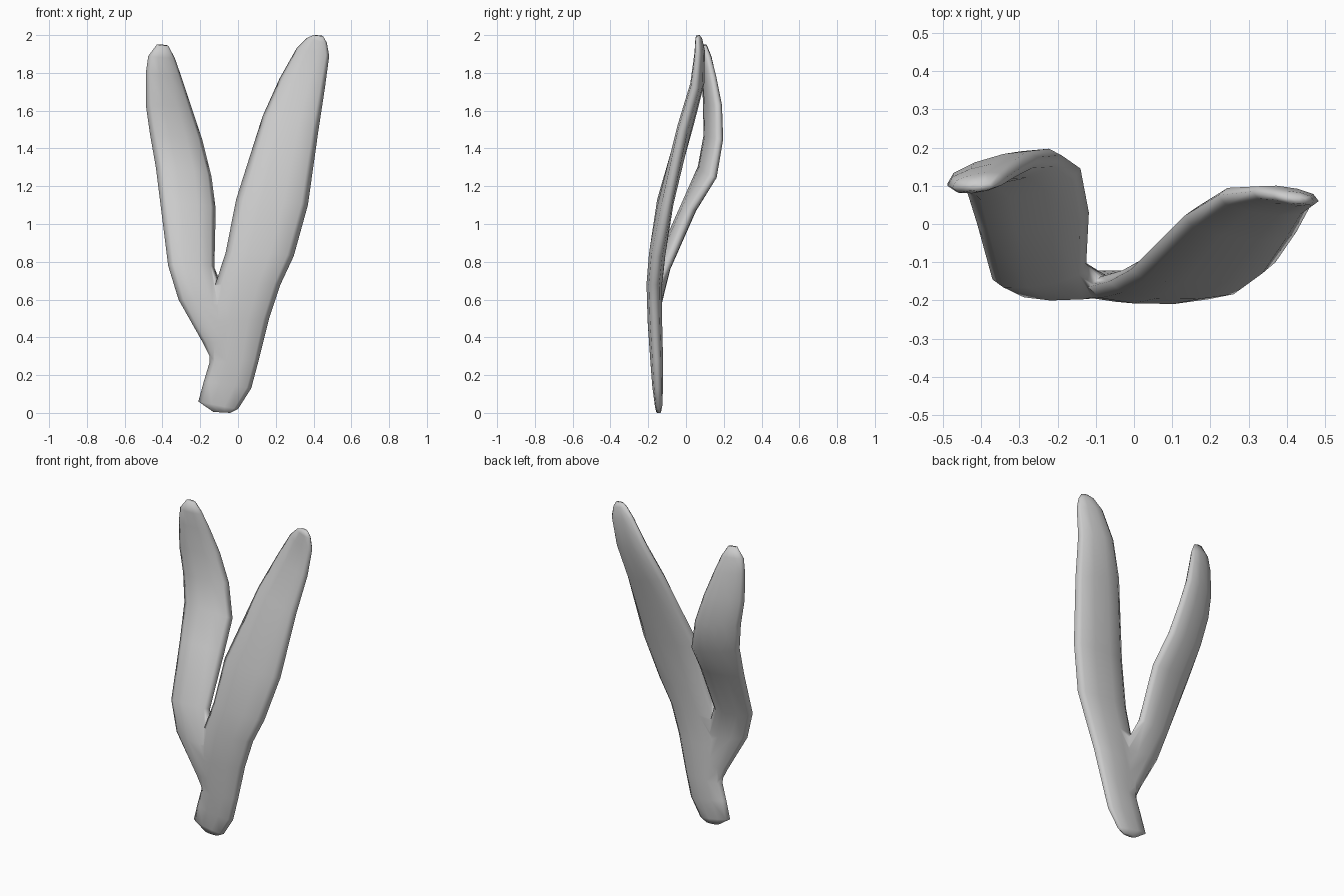
import bpy, bmesh, math
from mathutils import Vector

if "Cube" in bpy.data.objects:
    bpy.data.objects.remove(bpy.data.objects["Cube"])

SIDES = 10


def blade(name, rows):
    """Loft flattened oval sections: inner edge xyz, outer edge xyz, thickness."""
    bm = bmesh.new()
    mids = [(Vector(r[0:3]) + Vector(r[3:6])) / 2 for r in rows]
    rings = []
    for i, r in enumerate(rows):
        half = (Vector(r[3:6]) - Vector(r[0:3])) / 2
        axis = mids[min(i + 1, len(rows) - 1)] - mids[max(i - 1, 0)]
        n = half.cross(axis).normalized()
        ring = []
        for k in range(SIDES):
            a = 2 * math.pi * k / SIDES
            s = math.sin(a)
            s = math.copysign(abs(s) ** 0.8, s)
            ring.append(bm.verts.new(mids[i] + half * math.cos(a) + n * s * r[6] / 2))
        rings.append(ring)
    for a, b in zip(rings, rings[1:]):
        for k in range(SIDES):
            j = (k + 1) % SIDES
            bm.faces.new((a[k], a[j], b[j], b[k]))
    bm.faces.new(rings[0])
    bm.faces.new(rings[-1])
    bmesh.ops.recalc_face_normals(bm, faces=bm.faces[:])
    me = bpy.data.meshes.new(name)
    bm.to_mesh(me)
    bm.free()
    ob = bpy.data.objects.new(name, me)
    bpy.context.collection.objects.link(ob)
    return ob


# Stem continuing into the tall right blade
main = blade("forked_leaf", [
    (-.13, -.145, .005, -.04, -.145, .0, .025),
    (-.21, -.145, .06, .0, -.145, .02, .04),
    (-.18, -.15, .17, .07, -.15, .13, .06),
    (-.15, -.155, .27, .11, -.155, .28, .07),
    (-.16, -.165, .48, .165, -.165, .50, .08),
    (-.12, -.165, .68, .225, -.17, .68, .085),
    (-.065, -.15, .85, .295, -.155, .83, .09),
    (-.01, -.12, 1.13, .37, -.10, 1.10, .085),
    (.13, .02, 1.57, .425, -.02, 1.49, .08),
    (.22, .075, 1.77, .46, .045, 1.72, .07),
    (.31, .085, 1.93, .483, .06, 1.89, .05),
    (.365, .075, 1.985, .47, .06, 1.96, .035),
    (.40, .065, 2.0, .45, .06, 1.995, .02),
])

# Left blade, branching off the stem and twisting backwards
left = blade("left_blade", [
    (-.03, -.155, .22, -.13, -.155, .26, .04),
    (.0, -.16, .38, -.185, -.16, .37, .065),
    (-.04, -.16, .56, -.315, -.17, .60, .07),
    (-.125, -.105, .77, -.37, -.145, .78, .08),
    (-.118, .03, 1.08, -.41, .0, 1.10, .08),
    (-.14, .145, 1.25, -.435, .08, 1.30, .08),
    (-.19, .18, 1.45, -.465, .11, 1.47, .075),
    (-.25, .175, 1.63, -.488, .105, 1.63, .07),
    (-.30, .145, 1.78, -.488, .10, 1.80, .06),
    (-.335, .12, 1.88, -.475, .095, 1.89, .05),
    (-.37, .10, 1.945, -.43, .095, 1.95, .025),
])

# Fuse both blades into one skin
mod = main.modifiers.new("fuse", 'BOOLEAN')
mod.operation = 'UNION'
mod.solver = 'EXACT'
mod.object = left
bpy.context.view_layer.objects.active = main
main.select_set(True)
left.select_set(False)
bpy.ops.object.modifier_apply(modifier=mod.name)
bpy.data.objects.remove(left, do_unlink=True)

main.select_set(True)
bpy.ops.object.shade_smooth()
